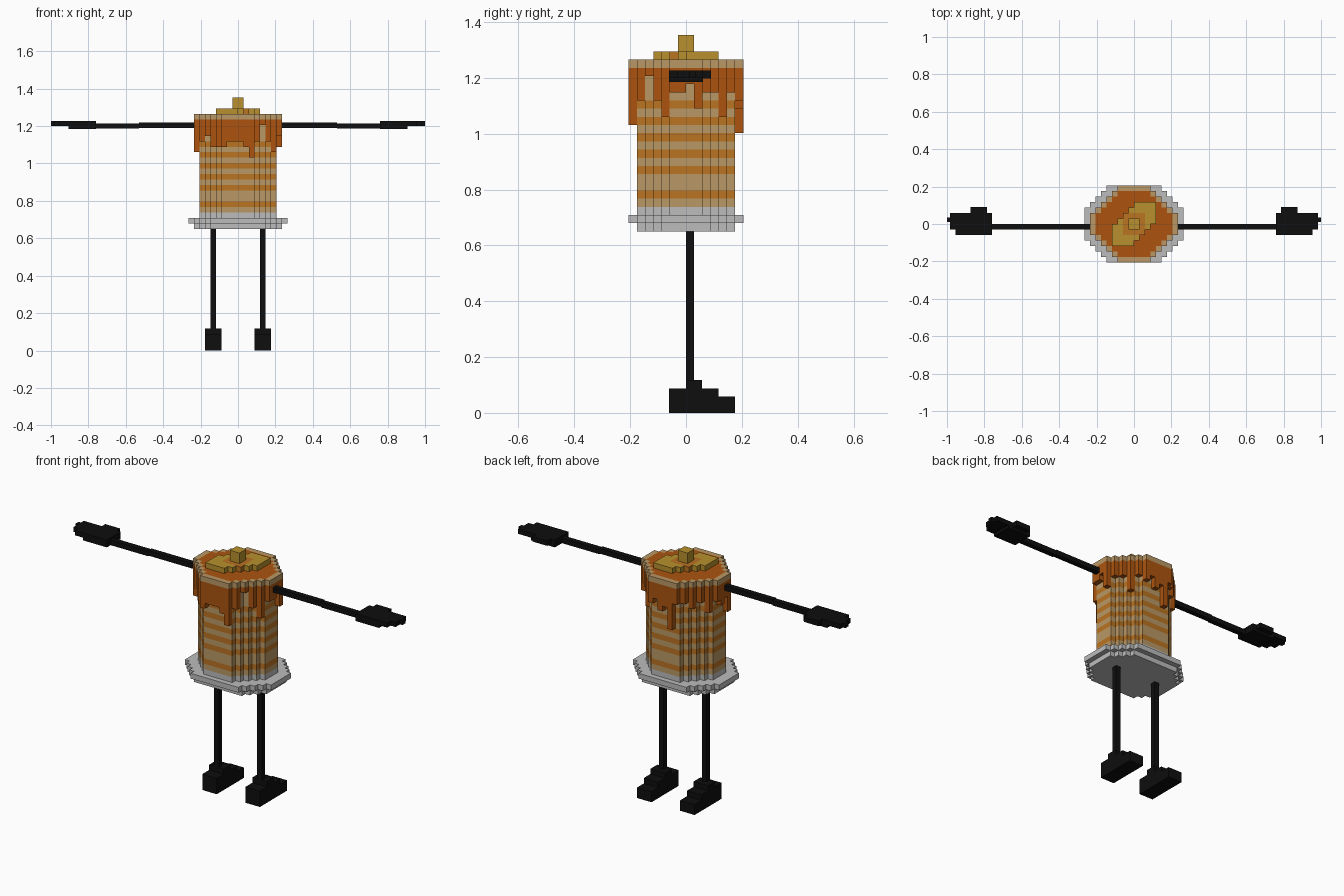
import bpy
import bmesh
from mathutils import Vector

cube = bpy.data.objects.get("Cube")
if cube:
    bpy.data.objects.remove(cube)

U = 0.0293      # size of one block
BASE = 0.65     # underside of the plate


def material(name, rgb):
    m = bpy.data.materials.new(name)
    m.use_nodes = True
    lin = [(c / 255 / 12.92) if c < 11 else ((c / 255 + 0.055) / 1.055) ** 2.4 for c in rgb]
    m.diffuse_color = (*lin, 1)
    m.node_tree.nodes["Principled BSDF"].inputs["Base Color"].default_value = (*lin, 1)
    return m


GREY = material("plate_grey", (188, 188, 188))
TAN = material("pancake_tan", (186, 152, 102))
BROWN = material("griddled_brown", (186, 115, 34))
SYRUP = material("syrup_orange", (172, 84, 15))
GOLD = material("butter_gold", (184, 145, 46))
BLACK = material("limb_black", (14, 14, 14))

SIDES = [Vector(s) for s in ((1, 0, 0), (-1, 0, 0), (0, 1, 0), (0, -1, 0), (0, 0, 1), (0, 0, -1))]


def make_object(name, bm, mats):
    me = bpy.data.meshes.new(name)
    bm.to_mesh(me)
    bm.free()
    for m in mats:
        me.materials.append(m)
    ob = bpy.data.objects.new(name, me)
    bpy.context.collection.objects.link(ob)
    return ob


def blocks(name, cells):
    """Build only the exposed faces of a {(i, j, k): material} block set."""
    mats = list(dict.fromkeys(cells.values()))
    bm = bmesh.new()
    for cell, mat in cells.items():
        centre = Vector(cell) + Vector((0.5, 0.5, 0.5))
        for n in SIDES:
            if tuple(int(a + b) for a, b in zip(cell, n)) in cells:
                continue
            u = Vector((n.y, n.z, n.x))
            v = n.cross(u)
            corners = [centre + (n + u * a + v * b) / 2
                       for a, b in ((-1, -1), (1, -1), (1, 1), (-1, 1))]
            face = bm.faces.new([bm.verts.new(c * U + Vector((0, 0, BASE))) for c in corners])
            face.material_index = mats.index(mat)
    bmesh.ops.remove_doubles(bm, verts=bm.verts, dist=U / 100)
    return make_object(name, bm, mats)


def boxes(name, parts, side):
    """Join boxes given as (x0, x1, y0, y1, z0, z1), mirrored by side."""
    bm = bmesh.new()
    for x0, x1, y0, y1, z0, z1 in parts:
        vs = bmesh.ops.create_cube(bm, size=1)["verts"]
        for v in vs:
            v.co = (side * (x0 if v.co.x < 0 else x1),
                    y0 if v.co.y < 0 else y1, z0 if v.co.z < 0 else z1)
    bmesh.ops.recalc_face_normals(bm, faces=bm.faces)
    return make_object(name, bm, [BLACK])


def octagon(half_x, half_y, cut):
    """Cells of a stepped octagon; rows narrow by one block from the cut."""
    out = set()
    for j in range(-half_y, half_y):
        row = j if j >= 0 else -j - 1
        w = min(half_x, cut - row)
        out |= {(i, j) for i in range(-w, w)}
    return out


STACK = octagon(7, 6, 8)
RIM = octagon(8, 7, 9)
TOP = 20

# Plate
plate = {(i, j, 0): GREY for i, j in octagon(8, 6, 10)}
plate |= {(i, j, 1): GREY for i, j in octagon(9, 7, 11)}
plate |= {(i, j, 2): GREY for i, j in STACK}
blocks("plate", plate)

# Pancake stack with browned layers
browned = {4, 7, 9, 11, 13, 15}
blocks("pancake_stack", {(i, j, k): BROWN if k in browned else TAN
                         for k in range(3, TOP) for i, j in STACK})

# Top layer: pancake rim around a pool of syrup
blocks("top_layer", {(i, j, TOP): SYRUP if (i, j) in STACK else TAN for i, j in RIM})

# Syrup drips: one length per column around the stack
front = [5, 4, 4, 4, 5, 7]
back = [3, 8, 4, 5, 3, 4]
left = [4, 1, 4, 6, 3, 3, 2, 5, 3, 3, 6, 3]
right = [5, 5, 3, 4, 6, 3, 4, 3, 5, 3, 4, 3]
drips = {}
for i, j in RIM - STACK:
    if j == -7:
        length = front[i + 3]
    elif j == 6:
        length = back[i + 3]
    else:
        length = (left if i > 0 else right)[j + 6]
    for k in range(TOP - length, TOP):
        drips[i, j, k] = SYRUP
blocks("syrup_drips", drips)

# Butter: melted diagonal slab with a cube on it
butter = {}
for i in range(-4, 4):
    for j in range(-4, 4):
        if abs(i - j) <= 3:
            melted = -2 <= i < 2 and -2 <= j < 2
            butter[i, j, TOP + 1] = BROWN if melted else GOLD
for i in (-1, 0):
    for j in (-1, 0):
        for k in (1, 2, 3):
            butter[i, j, TOP + k] = GOLD
blocks("butter", butter)

# Limbs
for label, s in (("left", 1), ("right", -1)):
    boxes(label + "_arm", [(0.2, 0.53, -0.029, 0, 1.19, 1.218),
                           (0.53, 0.78, -0.029, 0, 1.186, 1.214)], s)
    boxes(label + "_hand", [(0.76, 0.87, -0.06, 0.06, 1.185, 1.226),
                            (0.785, 0.875, 0.06, 0.09, 1.198, 1.226),
                            (0.87, 0.905, -0.06, 0.06, 1.185, 1.226),
                            (0.905, 0.955, -0.06, -0.03, 1.2, 1.226),
                            (0.905, 0.985, -0.03, 0.06, 1.2, 1.226),
                            (0.985, 1.0, 0.01, 0.035, 1.2, 1.226)], s)
    boxes(label + "_leg", [(0.117, 0.146, 0, 0.029, 0.1, 0.66)], s)
    boxes(label + "_foot", [(0.088, 0.176, -0.06, 0.117, 0, 0.088),
                            (0.088, 0.176, 0.117, 0.176, 0, 0.058),
                            (0.088, 0.176, 0, 0.058, 0.088, 0.117)], s)
